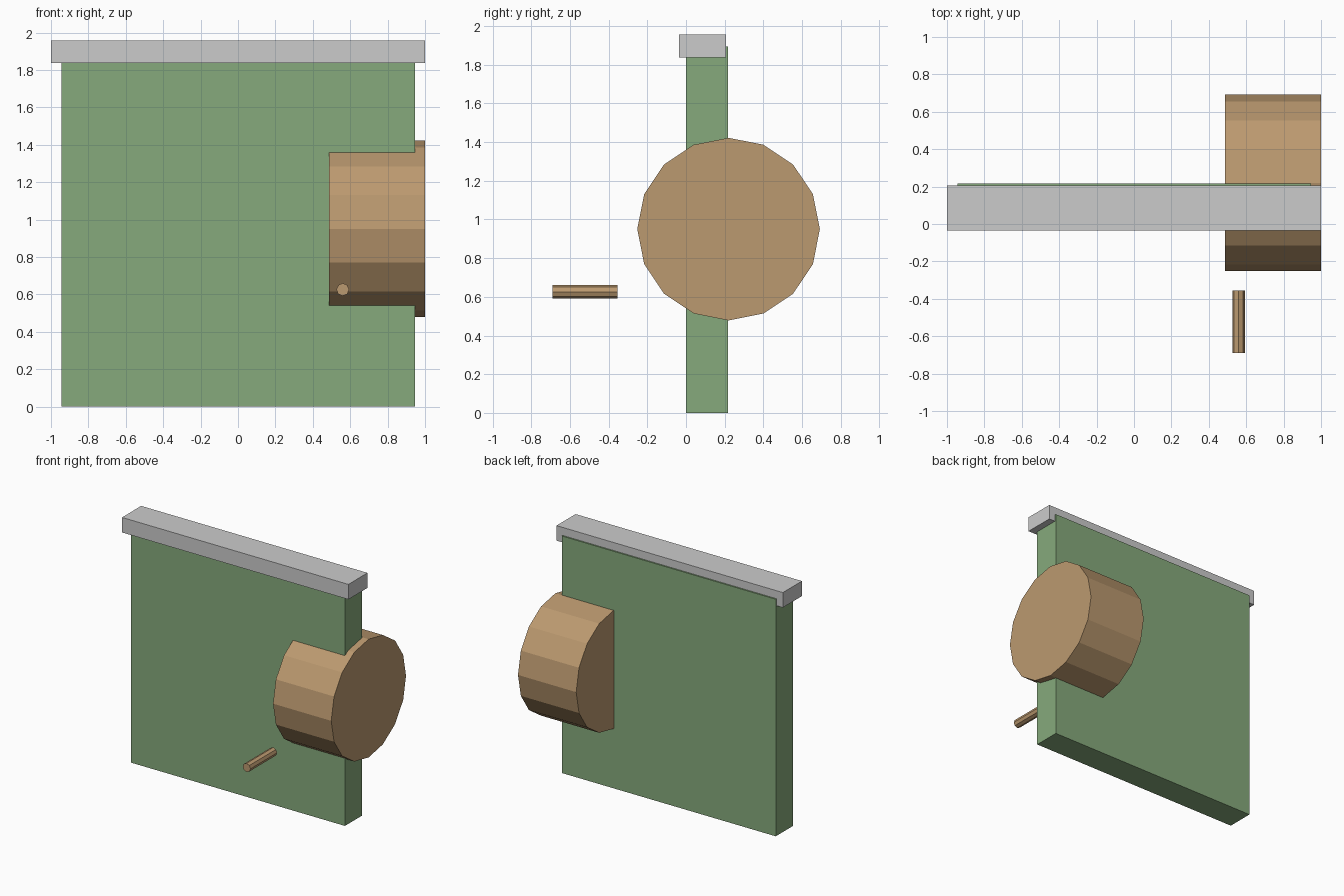
import bpy
from math import pi

if "Cube" in bpy.data.objects:
    bpy.data.objects.remove(bpy.data.objects["Cube"])


def material(name, color):
    mat = bpy.data.materials.new(name)
    mat.diffuse_color = (*color, 1)
    mat.use_nodes = True
    mat.node_tree.nodes["Principled BSDF"].inputs["Base Color"].default_value = mat.diffuse_color
    return mat


def finish(name, mat):
    obj = bpy.context.object
    obj.name = name
    if mat:
        obj.data.materials.append(mat)
    return obj


def box(name, lo, hi, mat=None):
    center = [(a + b) / 2 for a, b in zip(lo, hi)]
    bpy.ops.mesh.primitive_cube_add(size=1, location=center)
    bpy.context.object.dimensions = [b - a for a, b in zip(lo, hi)]
    bpy.ops.object.transform_apply(location=False, rotation=False, scale=True)
    return finish(name, mat)


def cylinder(name, center, radius, depth, sides, rotation, mat):
    bpy.ops.mesh.primitive_cylinder_add(vertices=sides, radius=radius, depth=depth,
                                        location=center, rotation=rotation)
    return finish(name, mat)


green = material("green_paint", (0.24, 0.40, 0.20))
wood = material("wood", (0.50, 0.32, 0.16))

# Upright panel and the rail capping it
box("panel", (-0.945, 0, 0), (0.945, 0.217, 1.893), green)
box("top_rail", (-1, -0.035, 1.837), (1, 0.206, 1.957))

# Wide drum through the panel, axis along x
cylinder("drum", (0.743, 0.22, 0.95), 0.472, 0.514, 16, (0, pi / 2, 0), wood)

# Small peg floating in front, axis along y
cylinder("peg", (0.56, -0.523, 0.626), 0.034, 0.336, 8, (pi / 2, 0, 0), wood)
